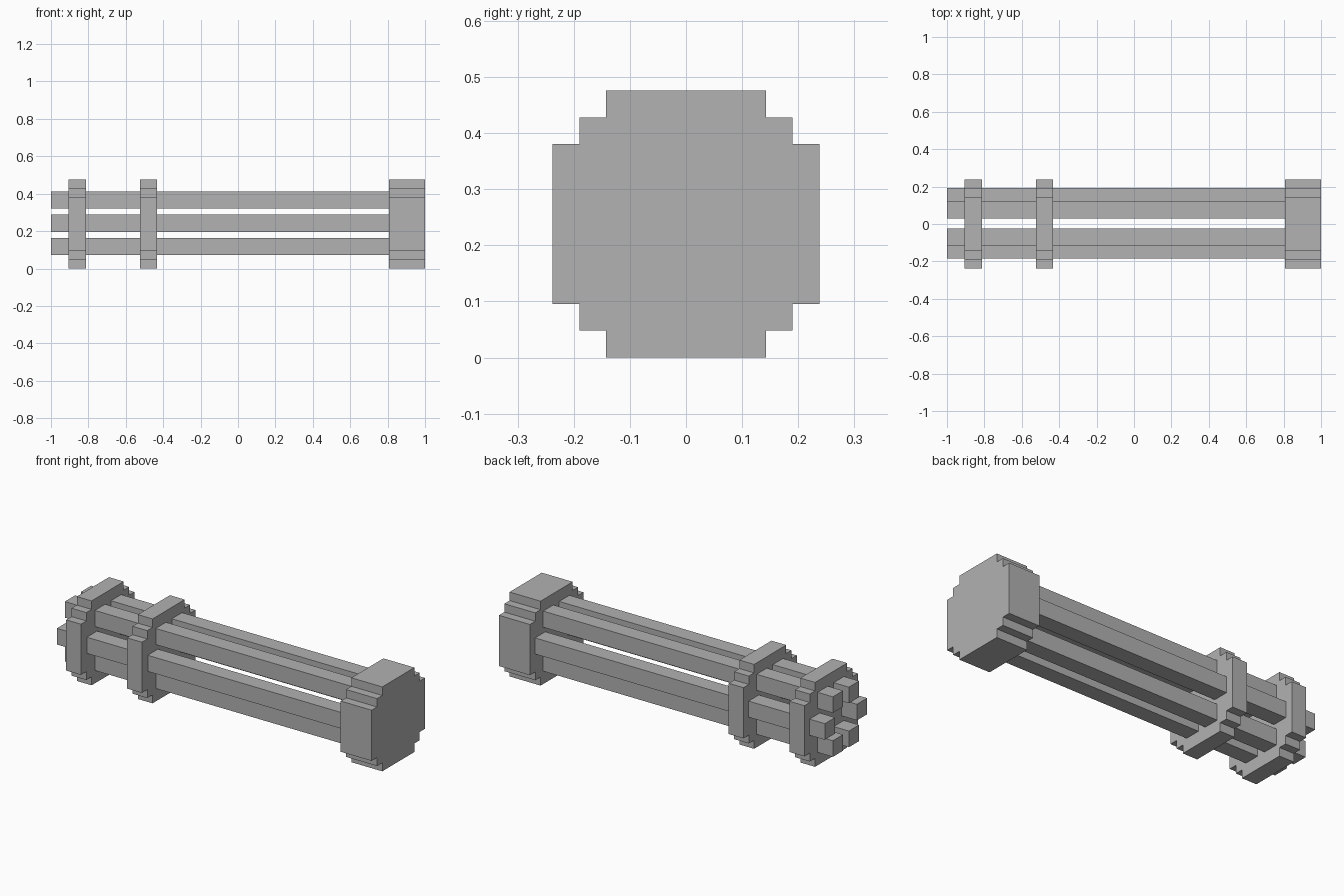
import bpy
import bmesh
import math

cube = bpy.data.objects.get("Cube")
if cube:
    bpy.data.objects.remove(cube, do_unlink=True)

grey = bpy.data.materials.new("plain_grey")
grey.use_nodes = True
colour = (0.445, 0.445, 0.445, 1)
grey.diffuse_color = colour
grey.node_tree.nodes["Principled BSDF"].inputs["Base Color"].default_value = colour


def extrude_x(name, outline, x0, x1):
    """Extrude a closed (y, z) outline along x from x0 to x1."""
    bm = bmesh.new()
    face = bm.faces.new([bm.verts.new((x0, y, z)) for y, z in outline])
    ext = bmesh.ops.extrude_face_region(bm, geom=[face])
    moved = [v for v in ext["geom"] if isinstance(v, bmesh.types.BMVert)]
    bmesh.ops.translate(bm, verts=moved, vec=(x1 - x0, 0, 0))
    bmesh.ops.recalc_face_normals(bm, faces=bm.faces)
    mesh = bpy.data.meshes.new(name)
    bm.to_mesh(mesh)
    bm.free()
    mesh.materials.append(grey)
    obj = bpy.data.objects.new(name, mesh)
    bpy.context.collection.objects.link(obj)
    return obj


# Stepped round outline: one quarter mirrored into four
R, MID, LOW = 0.238, 0.19, 0.143
quarter = [(R, LOW), (MID, LOW), (MID, MID), (LOW, MID), (LOW, R)]
half = quarter + [(-y, z) for y, z in reversed(quarter)]
disc = [(y, z + R) for y, z in half + [(-y, -z) for y, z in half]]

# Solid end block and the two clamps
extrude_x("end_block", disc, 0.807, 1.0)
extrude_x("inner_clamp", disc, -0.525, -0.433)
extrude_x("outer_clamp", disc, -0.905, -0.813)

# Six square barrels in a hexagon
H = 0.0455
for i in range(6):
    a = math.radians(60 * i)
    cy = 0.003 + 0.143 * math.cos(a)
    cz = 0.242 + 0.143 * math.sin(a)
    square = [(cy - H, cz - H), (cy + H, cz - H), (cy + H, cz + H), (cy - H, cz + H)]
    extrude_x(f"barrel_{i + 1}", square, -1.0, 0.82)
